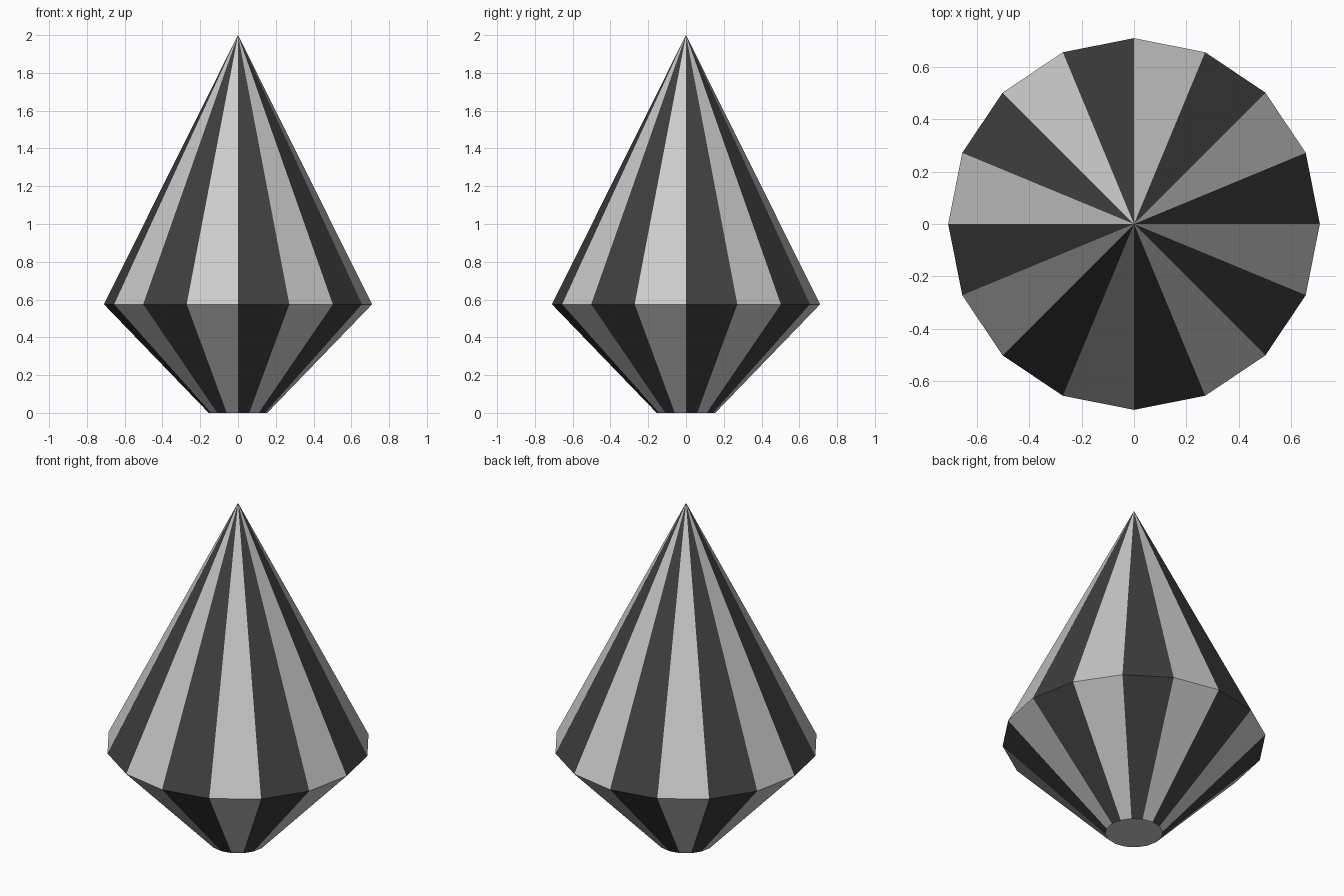
import bpy, bmesh
from math import cos, sin, pi

if "Cube" in bpy.data.objects:
    bpy.data.objects.remove(bpy.data.objects["Cube"])

SIDES = 16
BASE_R, GIRDLE_R = 0.155, 0.71
GIRDLE_Z, TIP_Z = 0.575, 2.0


def material(name, value):
    mat = bpy.data.materials.new(name)
    mat.diffuse_color = (value, value, value, 1)
    mat.use_nodes = True
    mat.node_tree.nodes["Principled BSDF"].inputs["Base Color"].default_value = mat.diffuse_color
    return mat


def ring(bm, radius, z):
    return [bm.verts.new((radius * cos(2 * pi * i / SIDES),
                          radius * sin(2 * pi * i / SIDES), z)) for i in range(SIDES)]


bm = bmesh.new()
base = ring(bm, BASE_R, 0)
girdle = ring(bm, GIRDLE_R, GIRDLE_Z)
tip = bm.verts.new((0, 0, TIP_Z))

# Flat foot
bm.faces.new(base[::-1])

# Striped lower and upper facets: even sides black, odd sides light grey
for i in range(SIDES):
    j = (i + 1) % SIDES
    lower = bm.faces.new((base[i], base[j], girdle[j], girdle[i]))
    upper = bm.faces.new((girdle[i], girdle[j], tip))
    lower.material_index = upper.material_index = 1 - i % 2

mesh = bpy.data.meshes.new("striped_spindle")
bm.to_mesh(mesh)
bm.free()
mesh.materials.append(material("light_grey", 0.8))
mesh.materials.append(material("black", 0.05))
bpy.context.collection.objects.link(bpy.data.objects.new("striped_spindle", mesh))
